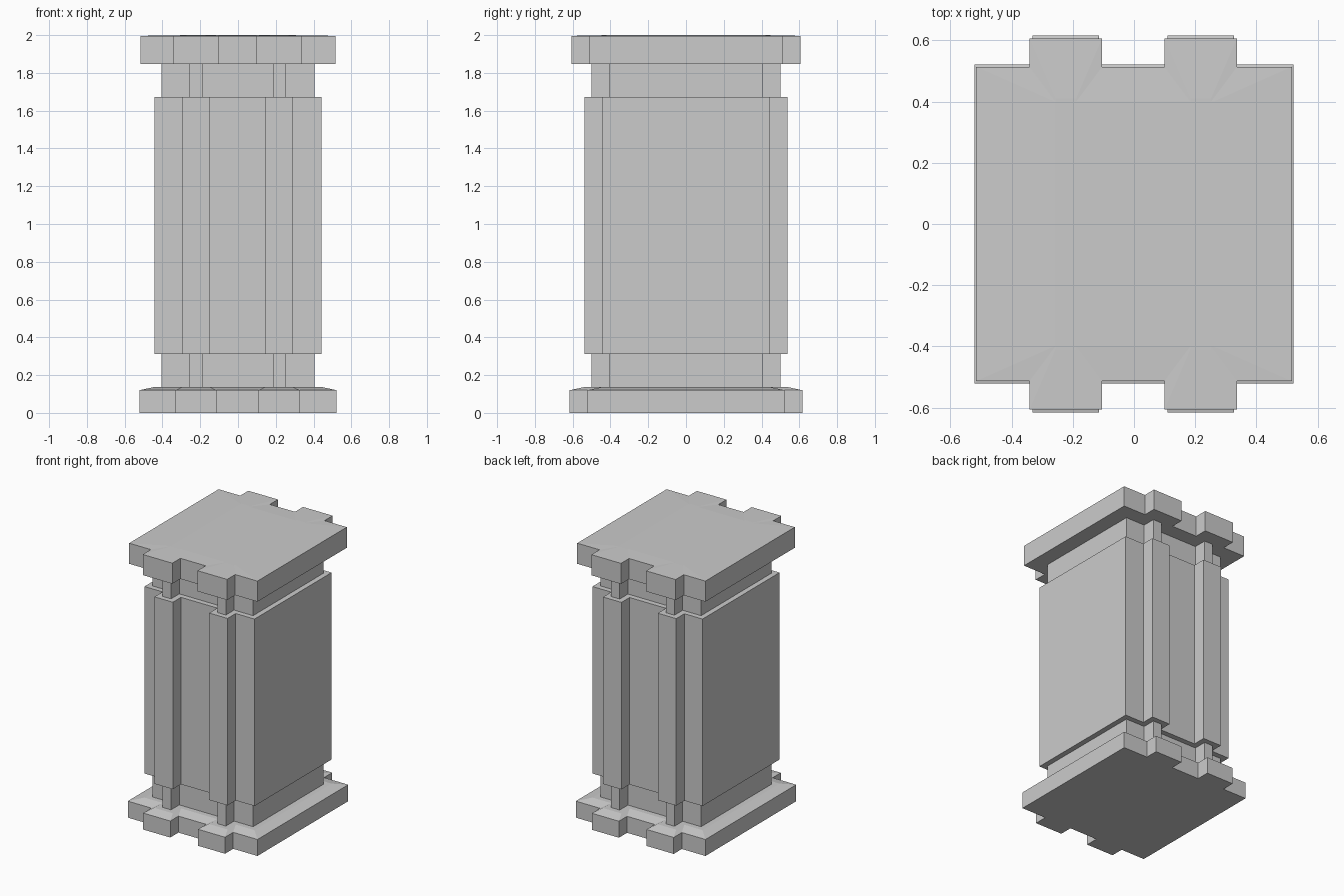
import bpy
import bmesh

if "Cube" in bpy.data.objects:
    bpy.data.objects.remove(bpy.data.objects["Cube"])

BUMPS = (-0.223, 0.218)   # x centres of the two ribs on the front and back


def outline(half_x, y_in, y_out, half_rib):
    """Rectangle with two ribs on the front and two on the back, counter-clockwise."""
    front = [(-half_x, -y_in)]
    for c in BUMPS:
        front += [(c - half_rib, -y_in), (c - half_rib, -y_out),
                  (c + half_rib, -y_out), (c + half_rib, -y_in)]
    front.append((half_x, -y_in))
    return front + [(x, -y) for x, y in reversed(front)]


BASE = outline(0.522, 0.522, 0.616, 0.109)
BODY = outline(0.443, 0.443, 0.537, 0.074)
NECK = outline(0.405, 0.405, 0.50, 0.034)
CAP = outline(0.516, 0.514, 0.607, 0.119)
CROWN = outline(0.26, 0.40, 0.41, 0.034)


def loft(name, rings, bottom=False, top=False):
    """Skin a stack of (outline, z) rings, optionally closing the ends."""
    bm = bmesh.new()
    loops = [[bm.verts.new((x, y, z)) for x, y in pts] for pts, z in rings]
    for a, b in zip(loops, loops[1:]):
        n = len(a)
        for i in range(n):
            j = (i + 1) % n
            bm.faces.new((a[i], a[j], b[j], b[i]))
    if bottom:
        bm.faces.new(loops[0][::-1])
    if top:
        bm.faces.new(loops[-1])
    mesh = bpy.data.meshes.new(name)
    bm.to_mesh(mesh)
    bm.free()
    obj = bpy.data.objects.new(name, mesh)
    bpy.context.collection.objects.link(obj)
    return obj


# Plinth with a sloped upper rim
loft("base", [(BASE, 0), (BASE, 0.12), (BODY, 0.137), (NECK, 0.137)], bottom=True)
# Recessed necks below and above the shaft
loft("lower_neck", [(NECK, 0.137), (NECK, 0.312)])
loft("upper_neck", [(NECK, 1.673), (NECK, 1.846)])
# Main shaft
loft("shaft", [(NECK, 0.312), (BODY, 0.312), (BODY, 1.673), (NECK, 1.673)])
# Cap slab with a barely raised top
loft("cap", [(NECK, 1.846), (CAP, 1.846), (CAP, 1.996), (CROWN, 2.0)], top=True)
